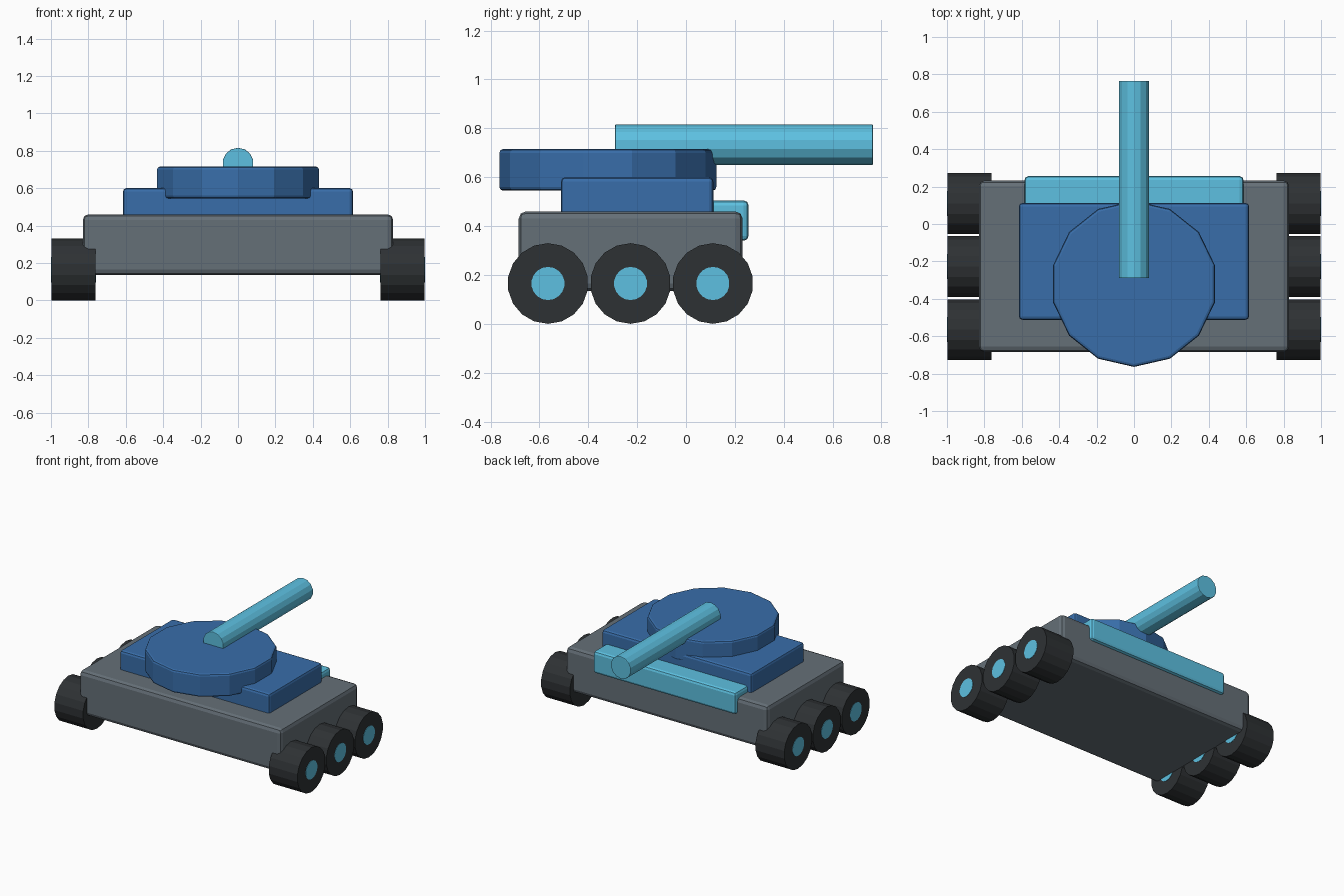
import bpy
import math

if "Cube" in bpy.data.objects:
    bpy.data.objects.remove(bpy.data.objects["Cube"])


def material(name, r, g, b):
    m = bpy.data.materials.new(name)
    m.diffuse_color = (r, g, b, 1)
    m.use_nodes = True
    m.node_tree.nodes["Principled BSDF"].inputs["Base Color"].default_value = m.diffuse_color
    return m


GREY = material("hull_grey", 0.13, 0.16, 0.185)
DARK = material("tyre_dark", 0.027, 0.031, 0.034)
BLUE = material("armour_blue", 0.04, 0.155, 0.40)
CYAN = material("trim_cyan", 0.11, 0.53, 0.75)


def finish(name, mat, bevel):
    ob = bpy.context.object
    ob.name = name
    ob.data.materials.append(mat)
    bpy.ops.object.transform_apply(location=False, rotation=True, scale=True)
    if bevel:
        mod = ob.modifiers.new("edge_bevel", 'BEVEL')
        mod.width = bevel
        mod.segments = 2
        mod.limit_method = 'ANGLE'
        mod.angle_limit = math.radians(40)
    return ob


def box(name, mat, x, y, z, bevel):
    lo, hi = zip(x, y, z)
    bpy.ops.mesh.primitive_cube_add(size=1, location=[(a + b) / 2 for a, b in zip(lo, hi)])
    bpy.context.object.scale = [b - a for a, b in zip(lo, hi)]
    return finish(name, mat, bevel)


def cylinder(name, mat, sides, radius, length, loc, rot=(0, 0, 0), bevel=0):
    bpy.ops.mesh.primitive_cylinder_add(vertices=sides, radius=radius, depth=length,
                                        location=loc, rotation=rot)
    return finish(name, mat, bevel)


# Body layers
box("hull", GREY, (-0.83, 0.83), (-0.685, 0.232), (0.135, 0.46), 0.03)
box("upper_deck", BLUE, (-0.615, 0.615), (-0.512, 0.112), (0.42, 0.60), 0.018)
box("rear_plate", CYAN, (-0.585, 0.585), (0.08, 0.256), (0.34, 0.505), 0.02)

# Turret and barrel
cylinder("turret", BLUE, 14, 0.444, 0.17, (0, -0.32, 0.63), bevel=0.015)
cylinder("barrel", CYAN, 14, 0.083, 1.055, (0, 0.2375, 0.733),
         (math.pi / 2, 0, 0), bevel=0.004)

# Wheels with hubs running right through
for side, sx in (("right", 1), ("left", -1)):
    for i, y in enumerate((-0.565, -0.227, 0.11), 1):
        centre = (sx * 0.88, y, 0.165)
        turn = (math.pi / 2, 0, math.pi / 2)
        cylinder(f"{side}_wheel_{i}", DARK, 18, 0.165, 0.236, centre, turn)
        cylinder(f"{side}_hub_{i}", CYAN, 18, 0.068, 0.24, centre, turn)
